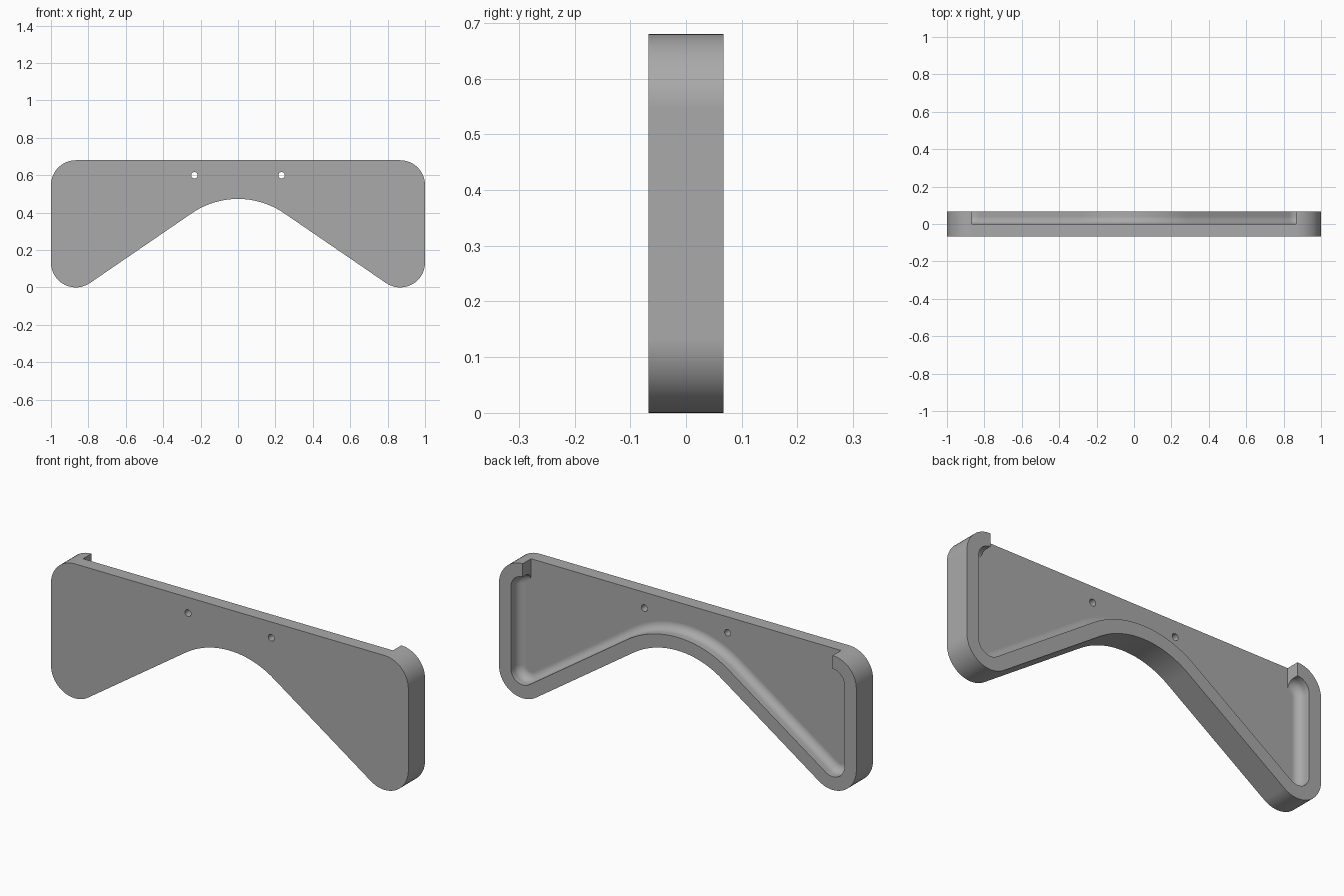
import bpy
import bmesh
from math import sin, cos, pi, radians

cube = bpy.data.objects.get("Cube")
if cube:
    bpy.data.objects.remove(cube)

HALF_T = 0.067            # half of the thickness
HEIGHT = 0.68
CORNER = 0.133            # outer corner radius
CX = 1 - CORNER           # corner centre, also where the rim stops
RIM = 0.067               # rim width
FILLET = 0.04             # rounding between rim and plate
SLOPE = radians(34.4)     # angle of the lower diagonals
ARCH_TOP = 0.473

# Arch radius that makes the diagonal tangent to corner and arch
reach = CX * sin(SLOPE) + CORNER * cos(SLOPE) - CORNER
ARCH_R = (reach - ARCH_TOP * cos(SLOPE)) / (1 - cos(SLOPE))
ARCH_Z = ARCH_TOP - ARCH_R


def arc(cx, cz, r, start, end, steps):
    return [(cx + r * cos(start + (end - start) * i / steps),
             cz + r * sin(start + (end - start) * i / steps))
            for i in range(steps + 1)]


def outline(inset):
    """Open path from the top left of the rim, under the arch, to the other side."""
    r = CORNER - inset
    half = arc(CX, HEIGHT - CORNER, r, pi / 2, 0, 12)
    half += arc(CX, CORNER, r, 0, -pi / 2 - SLOPE, 18)
    half += arc(0, ARCH_Z, ARCH_R + inset, pi / 2 - SLOPE, pi / 2, 12)
    return half + [(-x, z) for x, z in half[-2::-1]]


# Rim cross-section as (inset, y), from the front edge round to the plate
section = [(0, -HALF_T), (0, 0), (0, HALF_T), (RIM, HALF_T)]
section += [(RIM + FILLET * (1 - cos(i * pi / 16)), FILLET * (1 - sin(i * pi / 16)))
            for i in range(9)]

bm = bmesh.new()
loops = [[bm.verts.new((x, y, z)) for x, z in outline(d)] for d, y in section]
for a, b in zip(loops, loops[1:]):
    for i in range(len(a) - 1):
        bm.faces.new((a[i], a[i + 1], b[i + 1], b[i]))
front, middle, inner = loops[0], loops[1], loops[-1]
bm.faces.new(front)                                            # front
bm.faces.new([middle[0]] + inner + [middle[-1]])               # recessed back
bm.faces.new((front[0], front[-1], middle[-1], middle[0]))     # top edge
for end in (0, -1):                                            # rim ends
    bm.faces.new([loop[end] for loop in loops[1:]])
bmesh.ops.recalc_face_normals(bm, faces=bm.faces)

mesh = bpy.data.meshes.new("bracket_plate")
bm.to_mesh(mesh)
bm.free()
plate = bpy.data.objects.new("bracket_plate", mesh)
bpy.context.collection.objects.link(plate)

# Plain grey material
grey = bpy.data.materials.new("plain_grey")
grey.use_nodes = True
colour = (0.4, 0.4, 0.4, 1)
grey.diffuse_color = colour
grey.node_tree.nodes["Principled BSDF"].inputs["Base Color"].default_value = colour
mesh.materials.append(grey)

# Two screw holes through the plate
for side in (-1, 1):
    bpy.ops.mesh.primitive_cylinder_add(vertices=24, radius=0.017, depth=0.4,
                                        location=(side * 0.233, 0, 0.6),
                                        rotation=(pi / 2, 0, 0))
    cutter = bpy.context.object
    cutter.name = "hole_cutter"
    cutter.hide_render = True
    cutter.data.materials.append(grey)
    cut = plate.modifiers.new("screw_hole", 'BOOLEAN')
    cut.operation = 'DIFFERENCE'
    cut.solver = 'EXACT'
    cut.object = cutter
    bpy.context.view_layer.objects.active = plate
    bpy.ops.object.modifier_apply(modifier=cut.name)
    bpy.data.objects.remove(cutter)

# Smooth curves, crisp edges
bpy.ops.object.select_all(action='DESELECT')
plate.select_set(True)
bpy.context.view_layer.objects.active = plate
bpy.ops.object.shade_smooth_by_angle(angle=radians(30))
weighted = plate.modifiers.new("flat_face_normals", 'WEIGHTED_NORMAL')
weighted.keep_sharp = True
